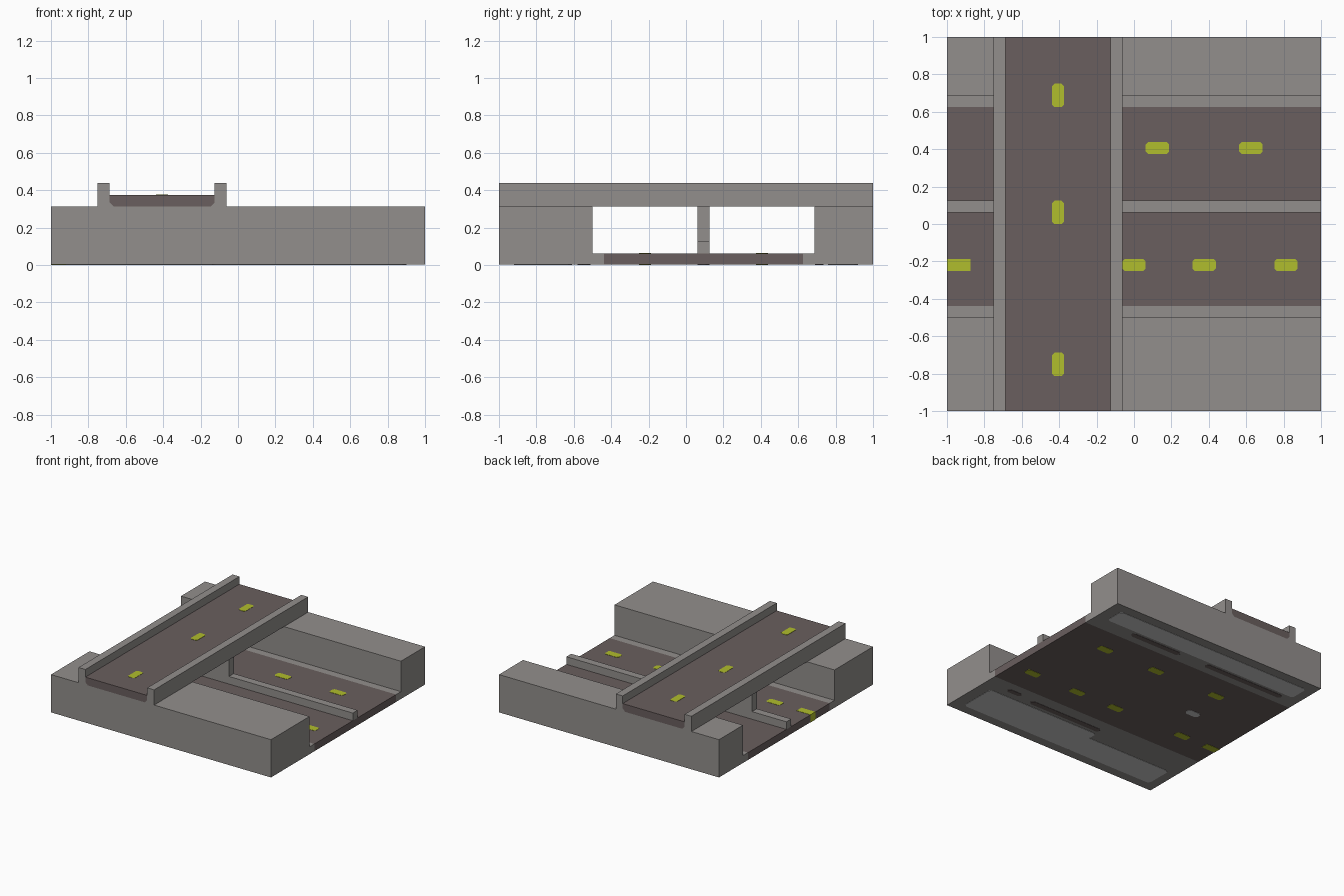
import bpy, bmesh

if "Cube" in bpy.data.objects:
    bpy.data.objects.remove(bpy.data.objects["Cube"])

U = 1 / 16      # grid unit
E = 0.002       # thickness of painted plates


def material(name, rgb):
    m = bpy.data.materials.new(name)
    m.diffuse_color = (*rgb, 1)
    m.use_nodes = True
    m.node_tree.nodes["Principled BSDF"].inputs["Base Color"].default_value = m.diffuse_color
    return m


GRAY = material("concrete_gray", (0.29, 0.275, 0.265))
ROAD = material("asphalt_brown", (0.144, 0.114, 0.112))
YELLOW = material("lane_yellow", (0.434, 0.509, 0.026))
PALE = material("pale_gray", (0.60, 0.60, 0.60))


def finish(name, bm, mat):
    bmesh.ops.recalc_face_normals(bm, faces=bm.faces)
    me = bpy.data.meshes.new(name)
    bm.to_mesh(me)
    bm.free()
    me.materials.append(mat)
    ob = bpy.data.objects.new(name, me)
    bpy.context.collection.objects.link(ob)
    return ob


def prism(name, pts, axis, a, b, mat):
    """Extrude a profile from a to b: axis 'Y' takes (x, z), 'Z' takes (x, y)."""
    bm = bmesh.new()
    place = (lambda p: (p[0], a, p[1])) if axis == 'Y' else (lambda p: (p[0], p[1], a))
    face = bm.faces.new([bm.verts.new(place(p)) for p in pts])
    new = bmesh.ops.extrude_face_region(bm, geom=[face])["geom"]
    move = (0, b - a, 0) if axis == 'Y' else (0, 0, b - a)
    bmesh.ops.translate(bm, vec=move, verts=[v for v in new if isinstance(v, bmesh.types.BMVert)])
    return finish(name, bm, mat)


def box(name, x0, x1, y0, y1, z0, z1, mat):
    return prism(name, [(x0, y0), (x1, y0), (x1, y1), (x0, y1)], 'Z', z0, z1, mat)


def plate(name, x0, x1, y0, y1, z0, z1, mat, c=0.012):
    """Thin slab with clipped corners."""
    pts = [(x0 + c, y0), (x1 - c, y0), (x1, y0 + c), (x1, y1 - c),
           (x1 - c, y1), (x0 + c, y1), (x0, y1 - c), (x0, y0 + c)]
    return prism(name, pts, 'Z', z0, z1, mat)


# Embankments with their flush kerb strips
def bank(name, outer, inner, kerb):
    lo, hi = sorted((outer, inner))
    box(name, -1, 1, lo, hi, E, 5 * U, GRAY)
    lo, hi = sorted((inner, kerb))
    box(name + "_kerb", -1, 1, lo, hi, E, U, GRAY)


bank("front_bank", -1, -8 * U, -7 * U)
bank("back_bank", 1, 11 * U, 10 * U)

# Lower road, median and the wall carrying the bridge
box("lower_road", -1, 1, -7 * U, 10 * U, E, U, ROAD)
box("median", -1, 1, U, 2 * U, U, 2 * U, GRAY)
box("bridge_pier", -11 * U, -2 * U, U, 2 * U, 2 * U, 5 * U, GRAY)

# Bridge deck with clipped lower corners, and parapets that fill them
L, R, Z, C = -11 * U, -2 * U, 5 * U, 0.022
prism("bridge_deck", [(L + C, Z), (R - C, Z), (R, Z + C), (R, 6 * U), (L, 6 * U), (L, Z + C)],
      'Y', -1, 1, ROAD)
for name, x, s in (("left_parapet", L, -1), ("right_parapet", R, 1)):
    prism(name, [(x - s * C, Z), (x + s * U, Z), (x + s * U, 7 * U), (x, 7 * U), (x, Z + C)],
          'Y', -1, 1, GRAY)

# Lane dashes; the lower ones go right through the slab
for i, y in enumerate((-0.75, 0.0625, 0.6875)):
    plate(f"bridge_dash_{i}", -7 * U, -6 * U, y - U, y + U, 6 * U, 6 * U + E, YELLOW)
for lane, y, xs in (("near", -3.5 * U, (-0.655, 0, 0.375, 0.8125)),
                    ("far", 6.5 * U, (-0.465, 0.125, 0.625))):
    for i, x in enumerate(xs):
        plate(f"{lane}_dash_{i}", x - U, x + U, y - U / 2, y + U / 2, 0, U + E, YELLOW)
box("near_dash_end", -1 - E / 2, -14 * U, -4 * U, -3 * U, 0, U + E, YELLOW)

# Painted patches on the underside
for name, x0, x1, y0, y1, mat in (
        ("front_patch_wide", -0.14, 0.9, -0.92, -0.61, PALE),
        ("front_patch_narrow", -0.92, -0.12, -0.92, -0.69, PALE),
        ("back_patch_wide", -0.92, 0.9, 0.76, 0.92, PALE),
        ("pier_patch", -0.56, -0.44, U, 2 * U, PALE),
        ("front_stain_long", -0.13, 0.55, -0.58, -0.535, ROAD),
        ("front_stain_short", 0.66, 0.8, -0.55, -0.51, ROAD),
        ("back_stain_right", 0.15, 0.62, 0.69, 0.735, ROAD),
        ("back_stain_left", -0.85, -0.1, 0.69, 0.735, ROAD)):
    plate(name, x0, x1, y0, y1, 0, 2 * E, mat, 0.02)
